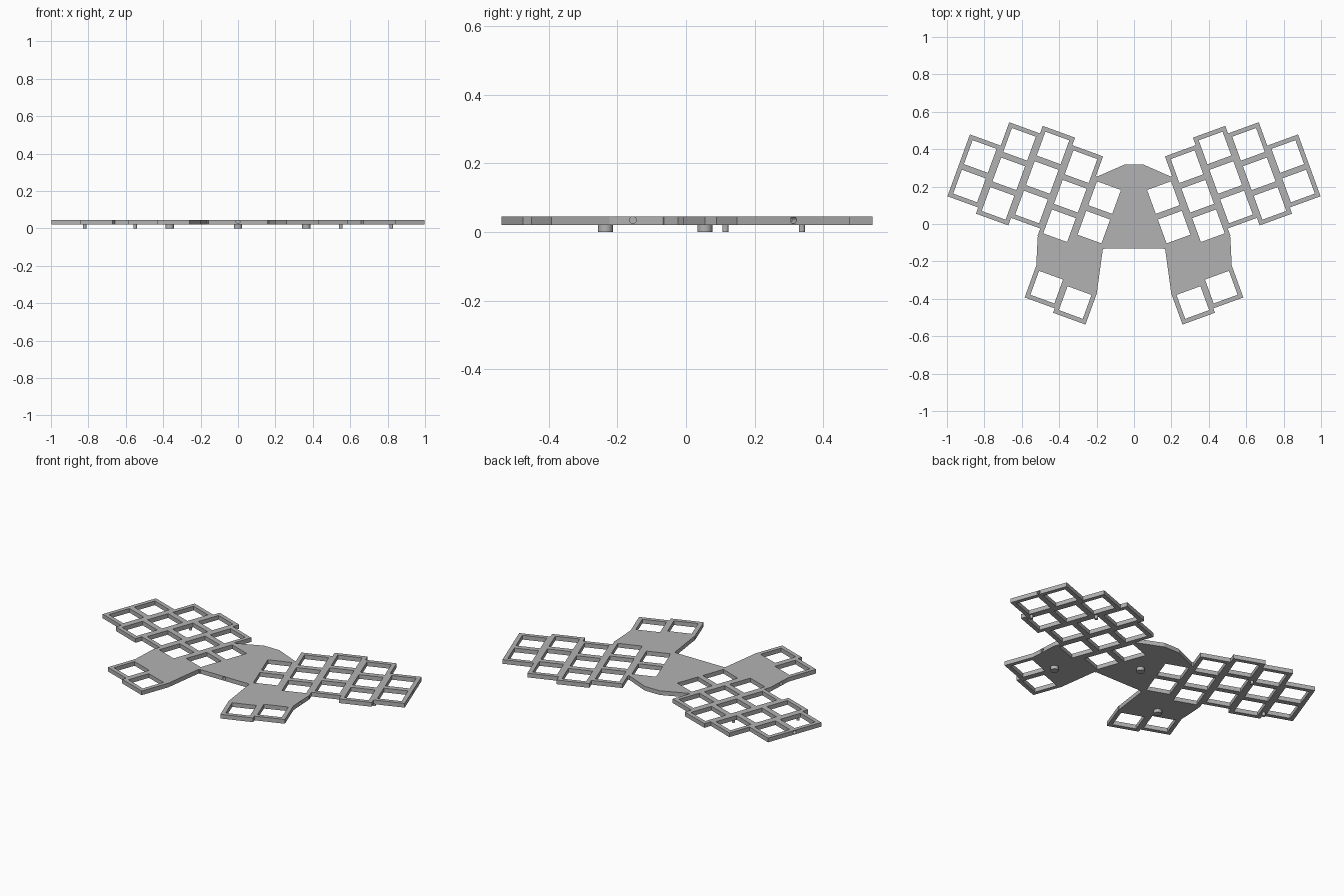
import bpy, bmesh, math
from mathutils import Matrix, Vector

cube = bpy.data.objects.get("Cube")
if cube:
    bpy.data.objects.remove(cube)

TILT = math.radians(20)
HOLE, RIM, PITCH_U, PITCH_V = 0.136, 0.024, 0.175, 0.168
Z0, Z1 = 0.021, 0.046
ZMID = 0.035

grey = bpy.data.materials.new("light grey")
grey.use_nodes = True
COLOUR = (0.45, 0.45, 0.45, 1)
grey.diffuse_color = COLOUR
grey.node_tree.nodes["Principled BSDF"].inputs["Base Color"].default_value = COLOUR


def tilt(u, v):
    """Key-grid coordinates of the left half to plan coordinates."""
    c, s = math.cos(TILT), math.sin(TILT)
    return (u * c - v * s, u * s + v * c)


def rect(u, v, w, h):
    return [tilt(u + a * w / 2, v + b * h / 2)
            for a, b in ((-1, -1), (1, -1), (1, 1), (-1, 1))]


def prism(bm, outline, z0, z1):
    low = [bm.verts.new((x, y, z0)) for x, y in outline]
    high = [bm.verts.new((x, y, z1)) for x, y in outline]
    bm.faces.new(low[::-1])
    bm.faces.new(high)
    n = len(outline)
    for i in range(n):
        j = (i + 1) % n
        bm.faces.new((low[i], low[j], high[j], high[i]))


def both(bm, outline, z0, z1):
    for side in (1, -1):
        prism(bm, [(side * x, y) for x, y in outline], z0, z1)


def drill(bm, place, direction):
    turn = Vector(direction).to_track_quat('Z', 'Y').to_matrix().to_4x4()
    bmesh.ops.create_cone(bm, cap_ends=True, segments=16, radius1=0.01,
                          radius2=0.01, depth=0.08,
                          matrix=Matrix.Translation(place) @ turn)


def finish(bm, name):
    bmesh.ops.recalc_face_normals(bm, faces=bm.faces[:])
    mesh = bpy.data.meshes.new(name)
    bm.to_mesh(mesh)
    bm.free()
    mesh.materials.append(grey)
    obj = bpy.data.objects.new(name, mesh)
    bpy.context.collection.objects.link(obj)
    return obj


plates, cuts = bmesh.new(), bmesh.new()

# Key columns: number of keys and height of the middle, inner to outer
columns = [(2, -0.005), (3, 0.023), (3, 0.066), (3, 0.023), (2, -0.026)]
keys = []
for i, (count, mid) in enumerate(columns):
    u = 0.196 + i * PITCH_U
    length = (count - 1) * PITCH_V + HOLE + 2 * RIM
    both(plates, rect(u, mid, HOLE + 2 * RIM, length), Z0, Z1)
    keys += [(u, mid + (k - (count - 1) / 2) * PITCH_V) for k in range(count)]

# Thumb keys
for u, v in ((0.323, -0.477), (0.152, -0.502)):
    both(plates, rect(u, v, HOLE + 2 * RIM, HOLE + 2 * RIM), Z0, Z1)
    keys.append((u, v))

for u, v in keys:
    both(cuts, rect(u, v, HOLE, HOLE), 0, 0.1)

# Central hub and the wings that carry the thumb keys
hub = [(0.05, 0.318), (0.205, 0.25), (0.37, -0.13)]
prism(plates, hub + [(-x, y) for x, y in reversed(hub)], Z0, Z1)
both(plates, [(0.166, -0.13), (0.199, -0.37), (0.35, -0.37), (0.523, -0.23),
              (0.515, -0.07), (0.49, -0.02), (0.3, 0.0)], Z0, Z1)

# Small bores in the outer edges
edge = tilt(0.988, -0.026)
along = tilt(1, 0)
for s in (1, -1):
    drill(cuts, (s * edge[0], edge[1], ZMID), (s * along[0], along[1], 0))
    drill(cuts, (s * 0.519, -0.155, ZMID), (s, 0, 0))
drill(cuts, (0, -0.13, ZMID), (0, 1, 0))

plate = finish(plates, "key_plate")
cutter = finish(cuts, "cutter")
cutter.hide_render = True
mod = plate.modifiers.new("openings", 'BOOLEAN')
mod.operation = 'DIFFERENCE'
mod.solver = 'EXACT'
mod.use_self = True
mod.object = cutter
graph = bpy.context.evaluated_depsgraph_get()
cut_mesh = bpy.data.meshes.new_from_object(plate.evaluated_get(graph))
plate.modifiers.clear()
plate.data = cut_mesh
bpy.data.objects.remove(cutter)

# Round feet
feet = [("centre_foot", 0, 0.055, 0.022)]
for side, s in (("left", 1), ("right", -1)):
    feet += [(side + "_thumb_foot", s * 0.365, -0.235, 0.022),
             (side + "_outer_foot", s * 0.82, 0.115, 0.009),
             (side + "_back_foot", s * 0.55, 0.338, 0.009)]
for name, x, y, r in feet:
    bm = bmesh.new()
    bmesh.ops.create_cone(bm, cap_ends=True, segments=24, radius1=r, radius2=r,
                          depth=0.024, matrix=Matrix.Translation((x, y, 0.012)))
    foot = finish(bm, name)
    bpy.ops.object.select_all(action='DESELECT')
    foot.select_set(True)
    bpy.context.view_layer.objects.active = foot
    bpy.ops.object.shade_smooth_by_angle()
